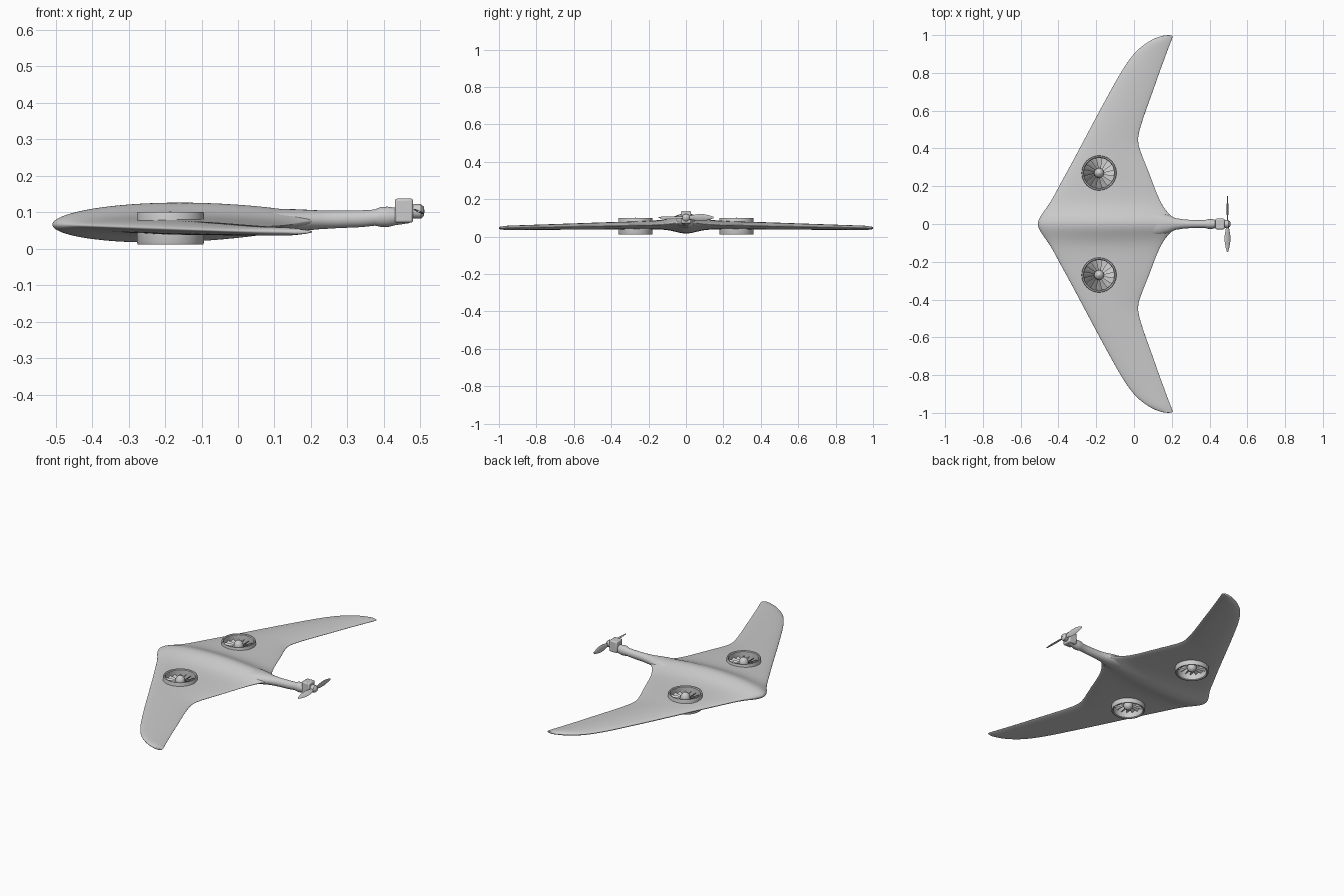
import bpy
from math import sin, cos, pi, exp, radians
from mathutils import Vector, Matrix

if "Cube" in bpy.data.objects:
    bpy.data.objects.remove(bpy.data.objects["Cube"])

grey = bpy.data.materials.new("airframe grey")
grey.use_nodes = True
grey.diffuse_color = (0.6, 0.6, 0.6, 1)
grey.node_tree.nodes["Principled BSDF"].inputs["Base Color"].default_value = (0.6, 0.6, 0.6, 1)


def finish(ob, angle=40):
    """Give the object its colour and smooth shading."""
    ob.data.materials.clear()
    ob.data.materials.append(grey)
    bpy.ops.object.select_all(action='DESELECT')
    ob.select_set(True)
    bpy.context.view_layer.objects.active = ob
    bpy.ops.object.shade_smooth_by_angle(angle=radians(angle))
    return ob


def loft(name, rings, wrap=False):
    """Skin a list of equal rings, capped at the ends or wrapped round."""
    n, m = len(rings[0]), len(rings)
    faces = [(i * n + j, i * n + (j + 1) % n,
              (i + 1) % m * n + (j + 1) % n, (i + 1) % m * n + j)
             for i in range(m if wrap else m - 1) for j in range(n)]
    if not wrap:
        faces += [tuple(reversed(range(n))), tuple(range((m - 1) * n, m * n))]
    mesh = bpy.data.meshes.new(name)
    mesh.from_pydata([p for r in rings for p in r], [], faces)
    ob = bpy.data.objects.new(name, mesh)
    bpy.context.collection.objects.link(ob)
    bpy.context.view_layer.objects.active = ob
    ob.select_set(True)
    bpy.ops.object.mode_set(mode='EDIT')
    bpy.ops.mesh.select_all(action='SELECT')
    bpy.ops.mesh.normals_make_consistent(inside=False)
    bpy.ops.object.mode_set(mode='OBJECT')
    ob.select_set(False)
    return ob


def lathe(name, profile, centre, steps=48, axis='Z'):
    """Turn a closed (radius, height) profile round an axis."""
    turn = Matrix.Rotation(pi / 2, 3, 'Y') if axis == 'X' else Matrix.Identity(3)
    rings = []
    for k in range(steps):
        a = 2 * pi * k / steps
        rings.append([Vector(centre) + turn @ Vector((r * cos(a), r * sin(a), h))
                      for r, h in profile])
    return finish(loft(name, rings, wrap=True))


def blade(name, sections, thick, centre, matrix):
    """Blade along local y: (radius, half chord, pitch in degrees)."""
    rings = []
    for r, c, pitch in sections:
        p = radians(pitch)
        ring = []
        for k in range(8):
            u, v = c * cos(k * pi / 4), thick * sin(k * pi / 4)
            ring.append(Vector(centre) + matrix @ Vector(
                (u * cos(p) - v * sin(p), r, u * sin(p) + v * cos(p))))
        rings.append(ring)
    return finish(loft(name, rings), 60)


# Blended wing and body: span, leading edge, trailing edge
stations = [(0, -.515, .24), (.03, -.505, .215), (.06, -.485, .18), (.1, -.455, .152),
            (.15, -.425, .127), (.22, -.388, .1), (.3, -.343, .07), (.38, -.3, .036),
            (.44, -.268, .018), (.5, -.236, .03), (.6, -.183, .063), (.7, -.128, .1),
            (.8, -.073, .134), (.88, -.02, .164), (.93, .025, .182), (.97, .082, .198),
            (.99, .125, .205), (1.0, .165, .202)]
span = [(-y, a, b) for y, a, b in reversed(stations[1:])] + stations
rings = []
for y, lead, trail in span:
    s = abs(y)
    bulge = exp(-(s / .075) ** 2)
    half = .028 - .016 * s + .033 * bulge
    if s > .985:
        half *= .6
    ring = []
    for k in range(28):
        a = 2 * pi * k / 28
        t = (1 - cos(a)) / 2
        mid = .066 - .02 * s + .014 * t * bulge
        taper = 1 - .35 * t * t
        ring.append((lead + (trail - lead) * t, y, mid + half * taper * sin(a)))
    rings.append(ring)
wing = loft("wing_body", rings)
smooth = wing.modifiers.new("smooth", 'SUBSURF')
smooth.levels = smooth.render_levels = 2

# Fan openings through the wing
FAN_X, FAN_Y, FAN_Z = -.185, .27, .058
cutters = []
for side in (1, -1):
    bpy.ops.mesh.primitive_cylinder_add(vertices=48, radius=.086, depth=.4,
                                        location=(FAN_X, side * FAN_Y, FAN_Z))
    cutter = bpy.context.object
    cutter.name = "fan_opening_cutter"
    cutter.hide_render = True
    cut = wing.modifiers.new("fan opening", 'BOOLEAN')
    cut.operation, cut.object, cut.solver = 'DIFFERENCE', cutter, 'EXACT'
    cutters.append(cutter)
bpy.ops.object.select_all(action='DESELECT')
wing.select_set(True)
bpy.context.view_layer.objects.active = wing
for name in [m.name for m in wing.modifiers]:
    bpy.ops.object.modifier_apply(modifier=name)
for cutter in cutters:
    bpy.data.objects.remove(cutter)
finish(wing)

# Lift fans: duct ring, domed hub and pitched blades
duct = [(.08, .016), (.084, .012), (.09, .012), (.092, .018),
        (.092, .094), (.09, .1), (.084, .1), (.08, .096)]
hub = [(.001, .018), (.014, .022), (.024, .032), (.026, .045),
       (.026, .072), (.024, .084), (.014, .097), (.001, .102)]
for side, label in ((1, "left"), (-1, "right")):
    base = (FAN_X, side * FAN_Y, 0)
    lathe(label + "_fan_duct", duct, base)
    lathe(label + "_fan_hub", hub, base, 24)
    for k in range(16):
        blade(label + "_fan_blade", [(.02, .014, 55), (.05, .019, 48), (.083, .023, 40)],
              .0015, (FAN_X, side * FAN_Y, FAN_Z), Matrix.Rotation(2 * pi * k / 16, 3, 'Z'))

# Tail boom: x, centre height, half width, half height
boom = [(.05, .075, .075, .032), (.13, .077, .06, .032), (.18, .078, .048, .029),
        (.22, .079, .031, .026), (.27, .08, .023, .024), (.34, .082, .021, .023),
        (.375, .085, .021, .022), (.39, .087, .025, .027), (.41, .087, .026, .028),
        (.43, .088, .022, .024), (.47, .09, .02, .02)]
rings = [[(x, w * cos(k * pi / 12), z + h * sin(k * pi / 12)) for k in range(24)]
         for x, z, w, h in boom]
finish(loft("tail_boom", rings))

# Motor block
bpy.ops.mesh.primitive_cube_add(size=1, location=(.455, 0, .104))
block = bpy.context.object
block.name = "motor_block"
block.scale = (.05, .056, .066)
bpy.ops.object.transform_apply(location=False, rotation=False, scale=True)
bevel = block.modifiers.new("bevel", 'BEVEL')
bevel.width, bevel.segments = .006, 2
finish(block)

# Propeller hub and two blades
PROP = (.495, 0, .102)
lathe("propeller_hub", [(.001, -.02), (.018, -.02), (.02, -.012), (.02, .006),
                        (.013, .014), (.001, .016)], PROP, 24, 'X')
shape = [(.008, .007), (.03, .012), (.06, .018), (.095, .018), (.125, .012), (.147, .004)]
blade("propeller_blade_left", [(r, c, 80) for r, c in shape], .003, PROP, Matrix.Identity(3))
blade("propeller_blade_right", [(r, c * .9, 25) for r, c in shape], .003, PROP,
      Matrix.Rotation(pi, 3, 'X'))
